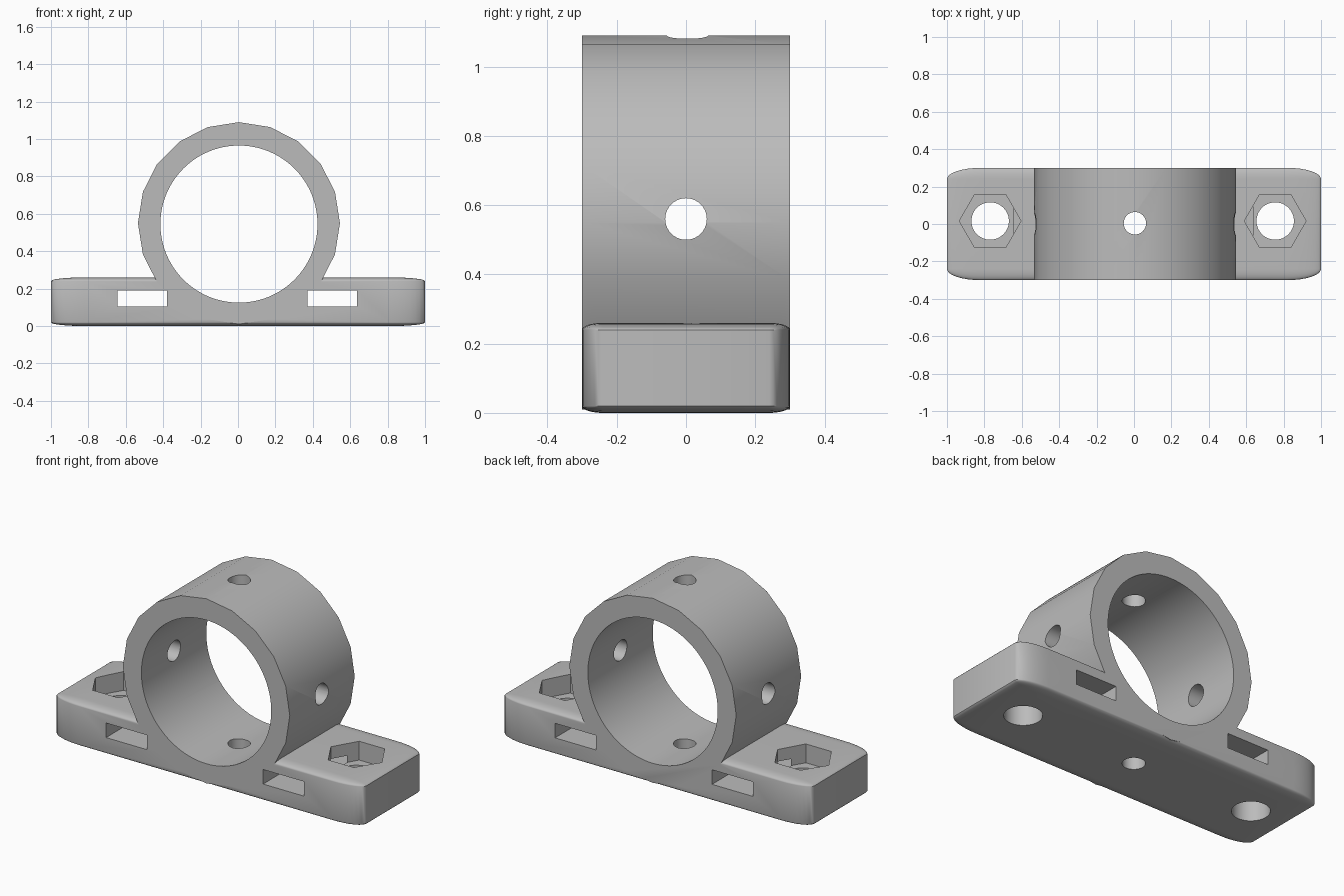
import bpy, bmesh, math
from mathutils import Matrix, Vector

cube = bpy.data.objects.get("Cube")
if cube:
    bpy.data.objects.remove(cube, do_unlink=True)

grey = bpy.data.materials.new("plain grey")
grey.use_nodes = True
grey.diffuse_color = (0.5, 0.5, 0.5, 1)
grey.node_tree.nodes["Principled BSDF"].inputs["Base Color"].default_value = (0.5, 0.5, 0.5, 1)


def finish(name, bm):
    bmesh.ops.recalc_face_normals(bm, faces=bm.faces[:])
    mesh = bpy.data.meshes.new(name)
    bm.to_mesh(mesh)
    bm.free()
    mesh.materials.append(grey)
    obj = bpy.data.objects.new(name, mesh)
    bpy.context.collection.objects.link(obj)
    return obj


def prism(name, centre, radius, sides, length, axis="Z"):
    """Regular prism with its first corner on the x axis (z for axis X)."""
    turn = {"X": Matrix.Rotation(math.pi / 2, 4, "Y"),
            "Y": Matrix.Rotation(math.pi / 2, 4, "X"),
            "Z": Matrix.Identity(4)}[axis]
    bm = bmesh.new()
    ends = []
    for h in (-length / 2, length / 2):
        ends.append([bm.verts.new(Vector(centre) + turn @ Vector((
            radius * math.cos(math.tau * i / sides),
            radius * math.sin(math.tau * i / sides), h))) for i in range(sides)])
    low, high = ends
    bm.faces.new(low[::-1])
    bm.faces.new(high)
    for i in range(sides):
        j = (i + 1) % sides
        bm.faces.new((low[i], low[j], high[j], high[i]))
    return finish(name, bm)


def block(name, centre, size, corner=None):
    """Box, optionally with ellipsoidal rounding given per axis."""
    bm = bmesh.new()
    bmesh.ops.create_cube(bm, size=1)
    if corner:
        bmesh.ops.scale(bm, vec=[s / c for s, c in zip(size, corner)], verts=bm.verts)
        bmesh.ops.bevel(bm, geom=bm.edges[:], offset=1, segments=8, profile=0.5,
                        affect="EDGES")
        bmesh.ops.scale(bm, vec=corner, verts=bm.verts)
    else:
        bmesh.ops.scale(bm, vec=size, verts=bm.verts)
    bmesh.ops.translate(bm, vec=centre, verts=bm.verts)
    return finish(name, bm)


def combine(target, tool, operation):
    """Apply a boolean and remove the helper."""
    tool.hide_render = True
    mod = target.modifiers.new(tool.name, "BOOLEAN")
    mod.operation = operation
    mod.solver = "EXACT"
    mod.object = tool
    bpy.context.view_layer.objects.active = target
    bpy.ops.object.modifier_apply(modifier=mod.name)
    bpy.data.objects.remove(tool, do_unlink=True)


# Rounded foot plate joined with the faceted ring
bracket = block("ring_bracket", (0, 0, 0.13), (2, 0.6, 0.26), (0.18, 0.06, 0.02))
combine(bracket, prism("outer_ring", (0.005, 0, 0.55), 0.54, 20, 0.6, "Y"), "UNION")

# Smooth bore through ring and plate
combine(bracket, prism("bore", (0.005, 0, 0.545), 0.42, 96, 1, "Y"), "DIFFERENCE")

# Small holes through the ring: one vertical, one crosswise
combine(bracket, prism("vertical_hole", (0.005, 0.004, 0.55), 0.06, 40, 1.6), "DIFFERENCE")
combine(bracket, prism("cross_hole", (0, 0, 0.56), 0.06, 40, 1.4, "X"), "DIFFERENCE")

# Strap slots, nut pockets and bolt holes on both wings
for side in (-1, 1):
    x = side * 0.762 - 0.007
    combine(bracket, block("slot", (side * 0.508 - 0.003, 0, 0.147), (0.265, 1, 0.085)),
            "DIFFERENCE")
    combine(bracket, prism("nut_pocket", (x, 0.016, 0.3), 0.165, 6, 0.3), "DIFFERENCE")
    combine(bracket, prism("bolt_hole", (x, 0.016, 0.13), 0.1, 48, 0.6), "DIFFERENCE")

# Smooth curved surfaces, crisp edges
for obj in bpy.context.selected_objects:
    obj.select_set(False)
bracket.select_set(True)
bpy.context.view_layer.objects.active = bracket
bpy.ops.object.shade_smooth_by_angle(angle=math.radians(32))
